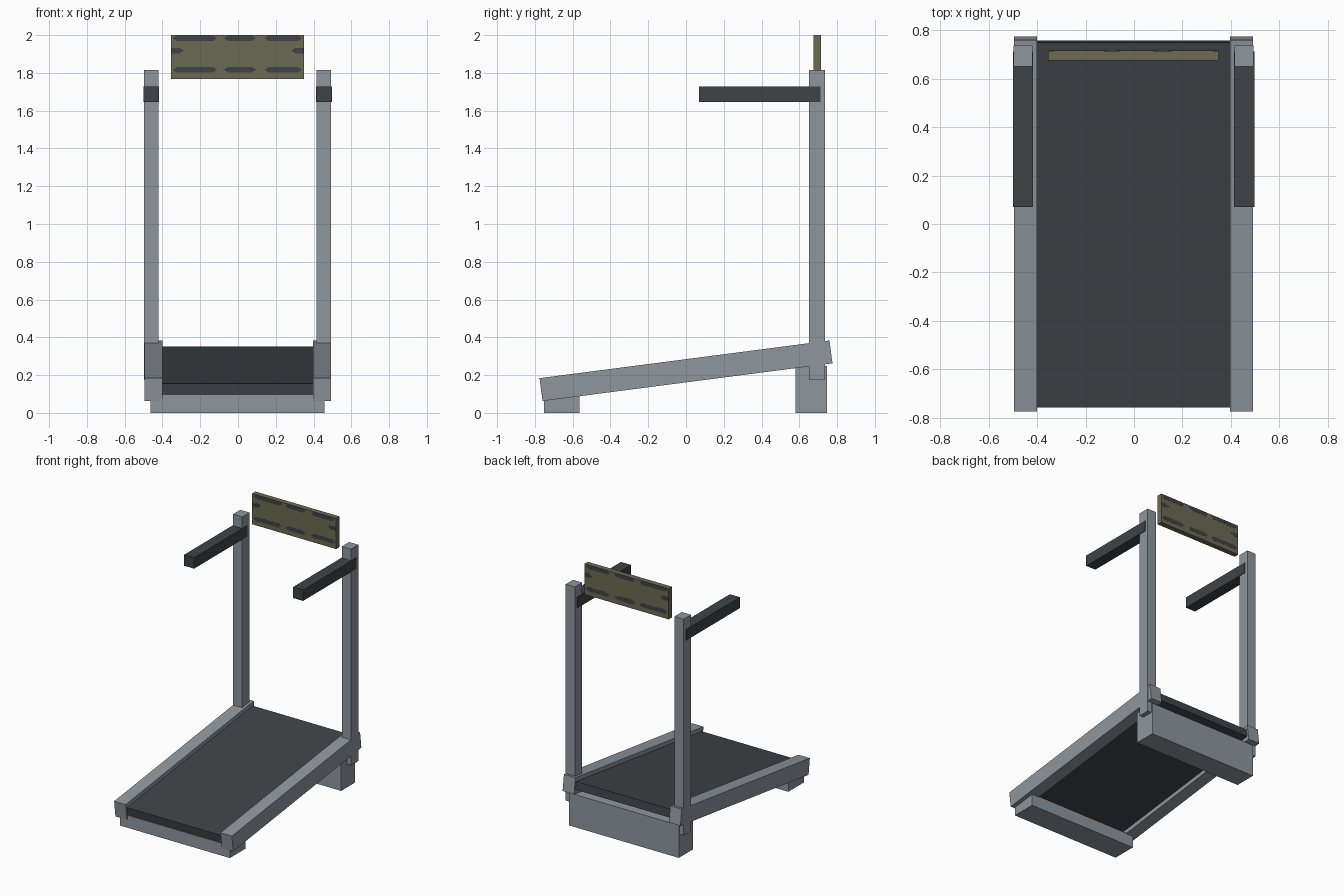
import bpy, bmesh, math
from mathutils import Matrix

if "Cube" in bpy.data.objects:
    bpy.data.objects.remove(bpy.data.objects["Cube"], do_unlink=True)


def material(name, rgb):
    m = bpy.data.materials.new(name)
    m.use_nodes = True
    colour = (*rgb, 1)
    m.diffuse_color = colour
    m.node_tree.nodes["Principled BSDF"].inputs["Base Color"].default_value = colour
    return m


grey = material("steel grey", (0.27, 0.31, 0.345))
dark = material("charcoal rubber", (0.05, 0.057, 0.062))
olive = material("olive panel", (0.147, 0.145, 0.088))


def finish(name, bm, mat):
    bmesh.ops.recalc_face_normals(bm, faces=bm.faces)
    mesh = bpy.data.meshes.new(name)
    bm.to_mesh(mesh)
    bm.free()
    mesh.materials.append(mat)
    obj = bpy.data.objects.new(name, mesh)
    bpy.context.collection.objects.link(obj)
    return obj


def box(name, xs, ys, zs, mat):
    """Box between the given limits on each axis."""
    bm = bmesh.new()
    size = [b - a for a, b in (xs, ys, zs)]
    mid = [(a + b) / 2 for a, b in (xs, ys, zs)]
    bmesh.ops.create_cube(bm, size=1, matrix=Matrix.Translation(mid) @ Matrix.Diagonal((*size, 1)))
    return finish(name, bm, mat)


def tilt(obj):
    """Lift the back end of a deck part."""
    obj.rotation_euler.x = math.radians(7.4)
    obj.location.z = 0.223


def prism(name, outline, ys, mat):
    """Extrude an x-z outline through the given depth."""
    bm = bmesh.new()
    face = bm.faces.new([bm.verts.new((x, ys[0], z)) for x, z in outline])
    ext = bmesh.ops.extrude_face_region(bm, geom=[face])
    verts = [v for v in ext["geom"] if isinstance(v, bmesh.types.BMVert)]
    bmesh.ops.translate(bm, verts=verts, vec=(0, ys[1] - ys[0], 0))
    return finish(name, bm, mat)


# Sloping deck: running belt between two side rails
tilt(box("running_belt", (-0.4, 0.397), (-0.76, 0.76), (-0.03, 0.03), dark))
for side, s in (("left", 1), ("right", -1)):
    def span(inner, outer):
        return sorted((s * inner - 0.002, s * outer - 0.002))

    tilt(box(side + "_rail", span(0.398, 0.494), (-0.774, 0.774), (-0.061, 0.061), grey))
    # Upright and handlebar
    box(side + "_post", span(0.418, 0.495), (0.65, 0.737), (0.175, 1.815), grey)
    box(side + "_handle", span(0.415, 0.499), (0.07, 0.712), (1.645, 1.728), dark)

# Feet across the full width
box("front_foot", (-0.463, 0.459), (-0.753, -0.565), (0, 0.094), grey)
box("back_foot", (-0.463, 0.459), (0.58, 0.747), (0, 0.247), grey)

# Display panel with pointed dark bars showing on both faces
box("display_panel", (-0.355, 0.35), (0.676, 0.715), (1.767, 2.0), olive)
depth = (0.675, 0.716)
tip, h = 0.022, 0.015
for row, z in (("top", 1.984), ("bottom", 1.816)):
    for i, (a, b) in enumerate(((-0.345, -0.11), (-0.075, 0.095), (0.14, 0.34))):
        prism(f"{row}_bar_{i + 1}", [(a, z), (a + tip, z + h), (b - tip, z + h),
              (b, z), (b - tip, z - h), (a + tip, z - h)], depth, dark)
for name, edge, s in (("left_mark", 0.349, -1), ("right_mark", -0.354, 1)):
    z = 1.918
    prism(name, [(edge, z - h), (edge, z + h), (edge + s * 0.045, z + h),
          (edge + s * 0.067, z), (edge + s * 0.045, z - h)], depth, dark)
